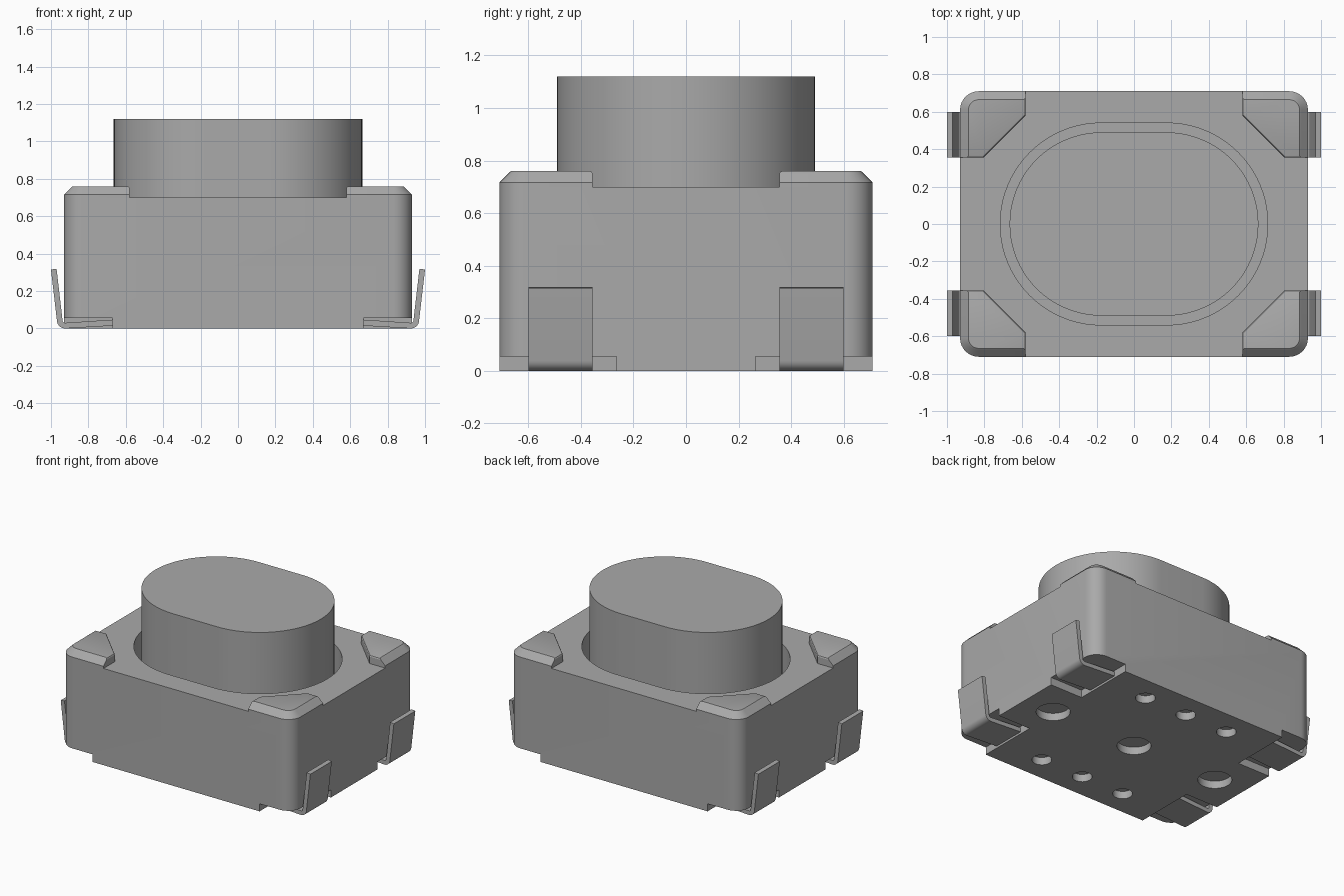
import bpy, bmesh, math
from mathutils import Vector

if "Cube" in bpy.data.objects:
    bpy.data.objects.remove(bpy.data.objects["Cube"], do_unlink=True)

grey = bpy.data.materials.new("mid grey")
grey.use_nodes = True
grey.diffuse_color = (0.40, 0.40, 0.40, 1)
grey.node_tree.nodes["Principled BSDF"].inputs["Base Color"].default_value = (0.40, 0.40, 0.40, 1)


def loft(name, rings):
    """Closed solid through rings of 3D points, capped at both ends."""
    bm = bmesh.new()
    loops = [[bm.verts.new(p) for p in ring] for ring in rings]
    n = len(loops[0])
    for a, b in zip(loops, loops[1:]):
        for i in range(n):
            j = (i + 1) % n
            bm.faces.new((a[i], a[j], b[j], b[i]))
    bm.faces.new(loops[0][::-1])
    bm.faces.new(loops[-1])
    bmesh.ops.recalc_face_normals(bm, faces=bm.faces)
    mesh = bpy.data.meshes.new(name)
    bm.to_mesh(mesh)
    bm.free()
    mesh.materials.append(grey)
    obj = bpy.data.objects.new(name, mesh)
    bpy.context.collection.objects.link(obj)
    return obj


def prism(name, outline, z0, z1):
    return loft(name, [[(x, y, z) for x, y in outline] for z in (z0, z1)])


def arc(cx, cy, r, a0, a1, n):
    return [(cx + r * math.cos(math.radians(a0 + (a1 - a0) * i / n)),
             cy + r * math.sin(math.radians(a0 + (a1 - a0) * i / n))) for i in range(n + 1)]


def rounded_box(hx, hy, r, n):
    """Rectangle with rounded corners; becomes a stadium when r equals hy."""
    pts = []
    for k, (sx, sy) in enumerate(((1, 1), (-1, 1), (-1, -1), (1, -1))):
        for p in arc(sx * (hx - r), sy * (hy - r), r, 90 * k, 90 * k + 90, n):
            if not pts or (Vector(p) - Vector(pts[-1])).length > 1e-5:
                pts.append(p)
    if (Vector(pts[0]) - Vector(pts[-1])).length < 1e-5:
        pts.pop()
    return pts


def smooth(obj):
    bpy.ops.object.select_all(action='DESELECT')
    obj.select_set(True)
    bpy.context.view_layer.objects.active = obj
    bpy.ops.object.shade_smooth_by_angle(angle=math.radians(25))


def cut(obj, cutter):
    """Subtract the cutter and discard it."""
    cutter.hide_render = True
    mod = obj.modifiers.new("cut", 'BOOLEAN')
    mod.operation = 'DIFFERENCE'
    mod.solver = 'EXACT'
    mod.object = cutter
    bpy.context.view_layer.objects.active = obj
    bpy.ops.object.modifier_apply(modifier=mod.name)
    bpy.data.objects.remove(cutter, do_unlink=True)


def mirror_xy(obj):
    mod = obj.modifiers.new("mirror", 'MIRROR')
    mod.use_axis = (True, True, False)
    mod.use_clip = False
    mod.use_mirror_merge = False
    bpy.context.view_layer.objects.active = obj
    bpy.ops.object.modifier_apply(modifier=mod.name)


# Housing with the well for the button
TOP, WELL = 0.70, 0.45
housing = prism("housing", rounded_box(0.93, 0.71, 0.10, 8), 0.0, TOP)
cut(housing, prism("well_cutter", rounded_box(0.715, 0.54, 0.54, 20), WELL, 0.9))

# Notches under the four corners for the legs
for sx in (1, -1):
    for sy in (1, -1):
        corner = [(sx * 0.67, sy * 0.265), (sx * 1.1, sy * 0.265),
                  (sx * 1.1, sy * 0.9), (sx * 0.67, sy * 0.9)]
        cut(housing, prism("notch_cutter", corner, -0.1, 0.055))

# Round recesses in the underside: three large, six small
holes = [(x, 0, 0.112) for x in (-0.69, 0, 0.69)]
holes += [(x, y, 0.065) for x in (-0.345, 0, 0.345) for y in (-0.527, 0.527)]
for x, y, r in holes:
    cut(housing, prism("recess_cutter", arc(x, y, r, 0, 360, 32)[:-1], -0.1, 0.055))
smooth(housing)

# Button
button = prism("button", rounded_box(0.665, 0.49, 0.49, 20), WELL, 1.12)
smooth(button)


# Raised corner pads: d chamfers the outer edges, e rounds the inner ones
def pad_ring(z, d, e):
    pts = [(0.58 + e, 0.71 - d), (0.58 + e, 0.58 + 0.414 * e),
           (0.805 + 0.414 * e, 0.355 + e), (0.93 - d, 0.355 + e)]
    pts += arc(0.83, 0.61, 0.10 - d, 0, 90, 8)
    return [(x, y, z) for x, y in pts]


pads = loft("corner_pads", [pad_ring(TOP, 0, 0), pad_ring(0.716, 0, 0),
                            pad_ring(0.75, 0.034, 0), pad_ring(0.757, 0.041, 0.004),
                            pad_ring(0.76, 0.045, 0.012)])
mirror_xy(pads)
smooth(pads)

# Bent sheet-metal legs
profile = [(0.668, 0.015)] + arc(0.925, 0.043, 0.043, -93, -7, 8)
profile += [(1.0, 0.315), (0.97, 0.319)]
profile += arc(0.925, 0.043, 0.013, -7, -93, 6) + [(0.668, 0.047)]
legs = loft("legs", [[(x, y, z) for x, z in profile] for y in (0.355, 0.60)])
mirror_xy(legs)
smooth(legs)
